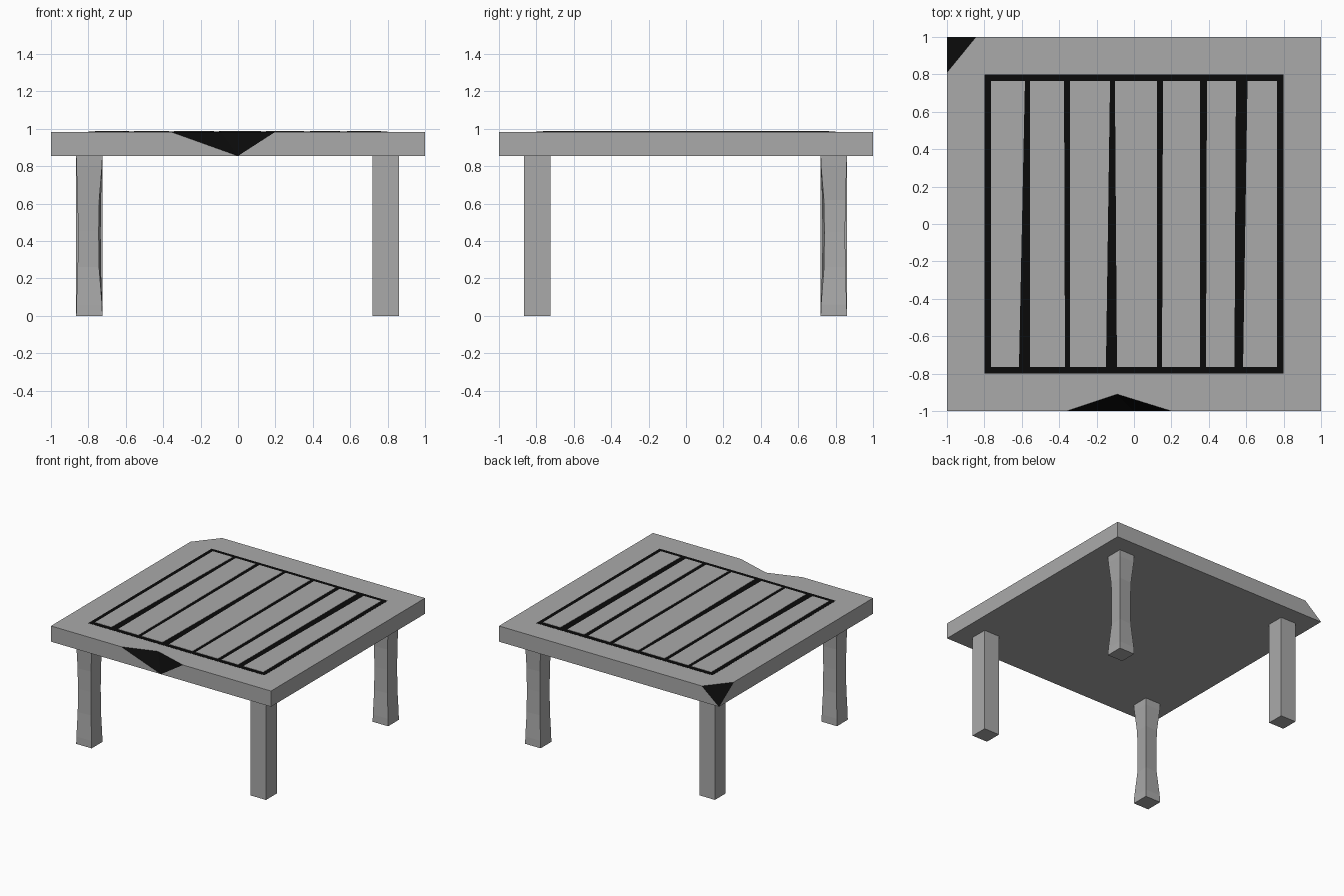
import bpy

if "Cube" in bpy.data.objects:
    bpy.data.objects.remove(bpy.data.objects["Cube"])

Z0, Z1 = 0.855, 0.984

black = bpy.data.materials.new("black")
black.diffuse_color = (0.003, 0.003, 0.003, 1)
black.use_nodes = True
black.node_tree.nodes["Principled BSDF"].inputs["Base Color"].default_value = black.diffuse_color
grey = bpy.data.materials.new("grey")
grey.diffuse_color = (0.4, 0.4, 0.4, 1)
grey.use_nodes = True
grey.node_tree.nodes["Principled BSDF"].inputs["Base Color"].default_value = grey.diffuse_color


def make(name, verts, faces, mats=(), dark=()):
    me = bpy.data.meshes.new(name)
    me.from_pydata(verts, [], faces)
    for m in mats:
        me.materials.append(m)
    for i in dark:
        me.polygons[i].material_index = 1
    ob = bpy.data.objects.new(name, me)
    bpy.context.collection.objects.link(ob)
    return ob


def loft(name, rings, mats=()):
    """Closed four-sided solid through a list of four-point rings, bottom to top."""
    verts = [p for r in rings for p in r]
    n = len(rings)
    faces = [(3, 2, 1, 0), tuple(range(4 * n - 4, 4 * n))]
    for k in range(n - 1):
        for i in range(4):
            j = (i + 1) % 4
            faces.append((4 * k + i, 4 * k + j, 4 * k + 4 + j, 4 * k + 4 + i))
    return make(name, verts, faces, mats)


def square(h, z):
    return [(-h, -h, z), (h, -h, z), (h, h, z), (-h, h, z)]


# Table top with a chipped front edge and a chipped back-left corner
bottom = [(-1, -1), (0, -1), (1, -1), (1, 1), (-1, 1)]
top = [(-1, -1), (-0.36, -1), (-0.09, -0.91), (0.2, -1),
       (1, -1), (1, 1), (-0.845, 1), (-1, 0.81)]
verts = [(x, y, Z0) for x, y in bottom] + [(x, y, Z1) for x, y in top]
faces = [(4, 3, 2, 1, 0), (5, 6, 7, 8, 9, 10, 11, 12),
         (0, 1, 6, 5), (1, 2, 9, 8), (2, 3, 10, 9), (3, 4, 11, 10), (4, 0, 5, 12),
         (1, 7, 6), (1, 8, 7), (4, 12, 11)]
make("table_top", verts, faces, (grey, black), (7, 8, 9))

# Black inlay behind the planks
loft("plank_inlay", [square(0.8, Z1 - 0.02), square(0.8, Z1 + 0.001)], (black,))

# Uneven planks: left and right x at the front, then at the back
planks = [(-0.765, -0.615, -0.765, -0.583), (-0.556, -0.369, -0.556, -0.374),
          (-0.342, -0.15, -0.342, -0.128), (-0.091, 0.123, -0.102, 0.123),
          (0.15, 0.353, 0.155, 0.353), (0.385, 0.537, 0.39, 0.545),
          (0.583, 0.765, 0.607, 0.765)]
for i, (fl, fr, bl, br) in enumerate(planks):
    rings = [[(fl, -0.765, z), (fr, -0.765, z), (br, 0.765, z), (bl, 0.765, z)]
             for z in (Z1 - 0.01, Z1 + 0.003)]
    loft(f"plank_{i + 1}", rings, (grey,))


# Legs: two straight, two with worn, pinched edges
def leg(name, x, y, worn):
    levels = [(0, 0), (0.06, 0.1), (0.26, 0.9), (0.45, 1), (0.62, 0.85), (0.8, 0.1), (Z0, 0)]
    if not worn:
        levels = [levels[0], levels[-1]]
    rings = []
    for z, p in levels:
        ring = []
        for sx, sy in ((-1, -1), (1, -1), (1, 1), (-1, 1)):
            h = 0.07 - p * (0.009 if sx == sy else 0.02)
            ring.append((x + sx * h, y + sy * h, z))
        rings.append(ring)
    loft(name, rings, (grey,))


for side, x in (("left", -0.795), ("right", 0.79)):
    for end, y in (("front", -0.795), ("back", 0.79)):
        leg(f"{end}_{side}_leg", x, y, x * y > 0)
